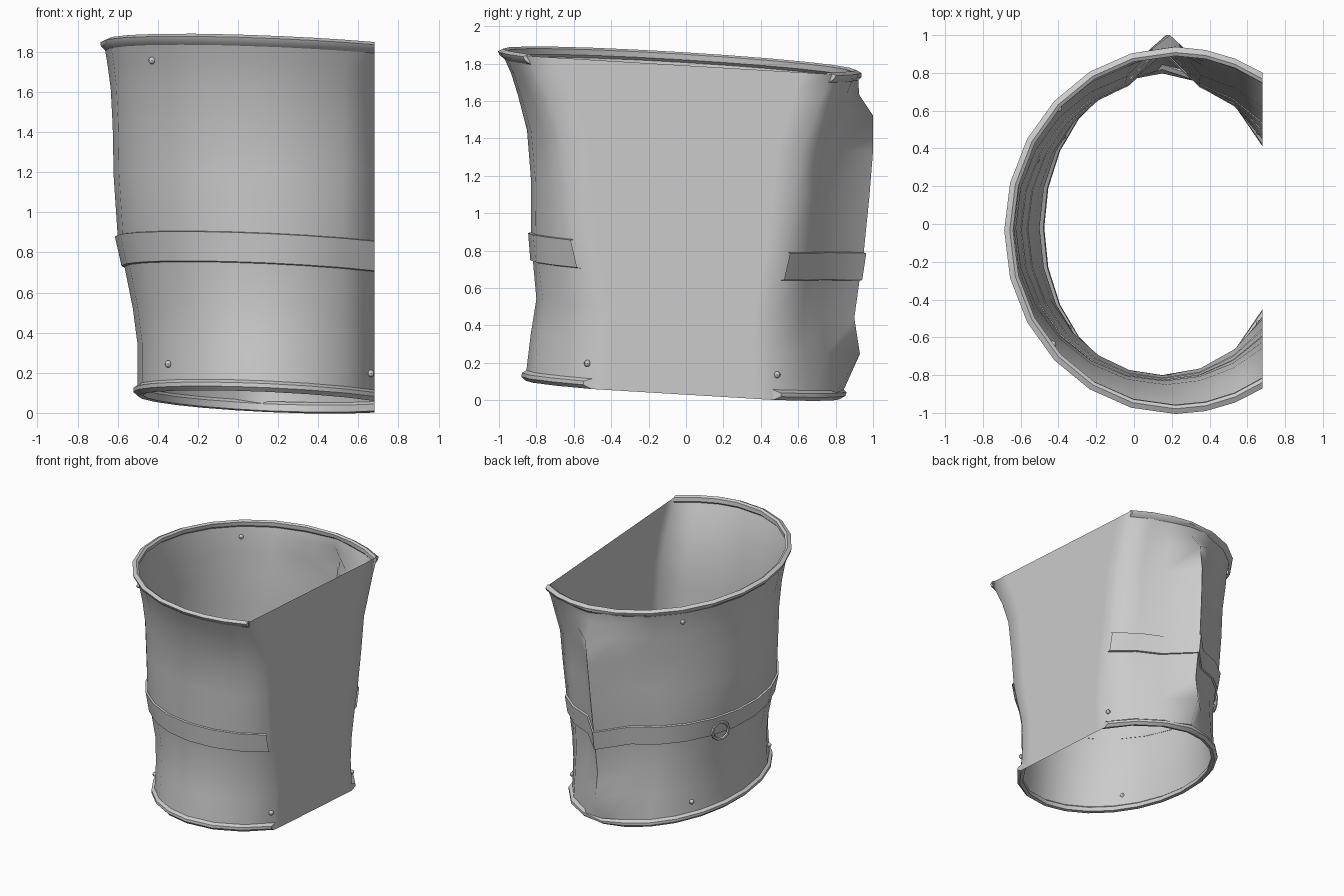
import bpy, bmesh, math
from mathutils import Vector, Matrix

if "Cube" in bpy.data.objects:
    bpy.data.objects.remove(bpy.data.objects["Cube"])

FLAT_X = 0.68  # plane of the flat side

grey = bpy.data.materials.new("plain_grey")
grey.use_nodes = True
colour = (0.6, 0.6, 0.6, 1)
grey.diffuse_color = colour
grey.node_tree.nodes["Principled BSDF"].inputs["Base Color"].default_value = colour

# Sleeve sections: height, centre x, radius x, centre y, radius y, back ridge
SECTIONS = [
    (.06, .15, .65, -.02, .84, 0),
    (.31, .15, .65, -.02, .81, .14),
    (.5, .15, .675, -.02, .78, .14),
    (.72, .15, .72, -.03, .79, .17),
    (.85, .15, .75, -.03, .8, .18),
    (1.15, .16, .78, -.02, .81, .19),
    (1.4, .17, .795, -.02, .83, .19),
    (1.59, .19, .825, -.02, .88, .14),
    (1.7, .21, .86, -.03, .905, .05),
    (1.82, .22, .89, -.035, .955, 0),
]


def section(h):
    h = min(max(h, SECTIONS[0][0]), SECTIONS[-1][0])
    for a, b in zip(SECTIONS, SECTIONS[1:]):
        if h <= b[0]:
            t = (h - a[0]) / (b[0] - a[0])
            return [p + (q - p) * t for p, q in zip(a, b)][1:]


def surface(h, angle, offset=0):
    """Point on the sleeve; all sections share one tilted plane."""
    cx, rx, cy, ry, ridge = section(h)
    x = cx + (rx + offset) * math.cos(angle)
    y = cy + (ry + offset) * math.sin(angle)
    if abs(angle - math.pi / 2) < 1e-4:
        y += ridge
    return Vector((x, y, h - .06 * y - .045 * x))


def ring(h, offset):
    """Arc from one edge of the flat side round to the other."""
    cx, rx = section(h)[:2]
    start = math.acos((FLAT_X - cx) / (rx + offset))
    half = math.pi / 2
    angles = [start + (half - start) * i / 3 for i in range(3)]
    angles += [half + math.pi * i / 12 for i in range(13)]
    angles += [2 * math.pi - a for a in reversed(angles[:3])]
    return [surface(h, a, offset) for a in angles]


def finish(name, bm, smooth=35):
    bmesh.ops.recalc_face_normals(bm, faces=bm.faces)
    mesh = bpy.data.meshes.new(name)
    bm.to_mesh(mesh)
    bm.free()
    mesh.materials.append(grey)
    obj = bpy.data.objects.new(name, mesh)
    bpy.context.collection.objects.link(obj)
    bpy.ops.object.select_all(action='DESELECT')
    obj.select_set(True)
    bpy.context.view_layer.objects.active = obj
    bpy.ops.object.shade_smooth_by_angle(angle=math.radians(smooth))


def loft(name, profile, flat_side=False, closed=False, smooth=35):
    """Sweep a (height, offset) profile around the sleeve."""
    bm = bmesh.new()
    rows = []
    for h, offset in profile:
        points = ring(h, offset)
        if flat_side:
            first, last = points[0], points[-1]
            points += [last.lerp(first, t) for t in (.1, .9)]
        rows.append([bm.verts.new(p) for p in points])
    pairs = list(zip(rows, rows[1:]))
    if closed:
        pairs.append((rows[-1], rows[0]))
        for end in (0, -1):
            bm.faces.new([r[end] for r in rows])
    for low, high in pairs:
        n = len(low)
        for i in range(n if flat_side else n - 1):
            j = (i + 1) % n
            bm.faces.new((low[i], low[j], high[j], high[i]))
    finish(name, bm, smooth)


# Sleeve with its flat side
loft("sleeve", [(s[0], 0) for s in SECTIONS], flat_side=True, smooth=68)

# Rolled rims
loft("top_rim", [(1.775, 0), (1.795, .018), (1.815, .018), (1.83, -.012),
                 (1.82, -.03), (1.79, -.02)], closed=True)
loft("bottom_rim", [(.115, 0), (.1, .022), (.08, .022), (.06, 0),
                    (.065, -.025), (.1, -.02)], closed=True)

# Raised strap
loft("strap", [(.7, -.005), (.705, .014), (.85, .014), (.855, -.005)])

# Rivets near the rims
for h, angles in ((1.7, (135, -138)), (.195, (38, 144, -38, -140))):
    for a in angles:
        bm = bmesh.new()
        spot = surface(h, math.radians(a))
        bmesh.ops.create_uvsphere(bm, u_segments=8, v_segments=6, radius=.018,
                                  matrix=Matrix.Translation(spot))
        finish("rivet", bm)

# Strap ring on the curved side
bm = bmesh.new()
centre = surface(.73, math.radians(155), .02)
rows = []
for i in range(10):
    a = math.tau * i / 10
    row = []
    for k in range(6):
        b = math.tau * k / 6
        r = .068 + .012 * math.cos(b)
        row.append(bm.verts.new((.012 * math.sin(b), r * math.cos(a), r * math.sin(a))))
    rows.append(row)
for i in range(10):
    p, q = rows[i], rows[(i + 1) % 10]
    for k in range(6):
        m = (k + 1) % 6
        bm.faces.new((p[k], p[m], q[m], q[k]))
turn = Matrix.Rotation(math.radians(-25), 4, 'Z')
bm.transform(Matrix.Translation(centre) @ turn)
finish("strap_ring", bm)
